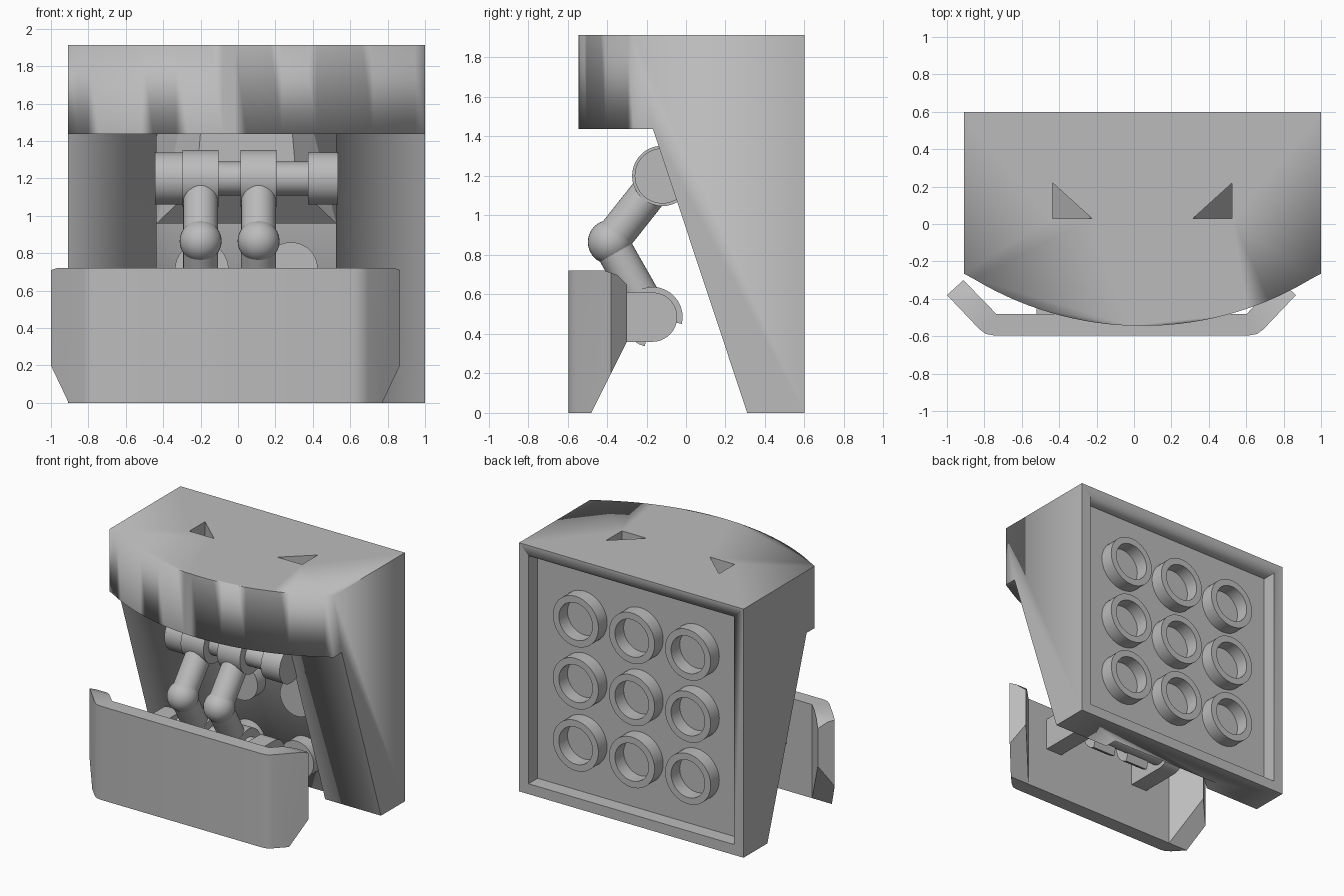
import bpy, bmesh, math
from mathutils import Vector, Matrix

cube = bpy.data.objects.get("Cube")
if cube:
    bpy.data.objects.remove(cube, do_unlink=True)

grey = bpy.data.materials.new("light grey")
grey.use_nodes = True
COLOR = (0.5, 0.5, 0.5, 1)
grey.diffuse_color = COLOR
grey.node_tree.nodes["Principled BSDF"].inputs["Base Color"].default_value = COLOR

CX, HALF = 0.045, 0.955       # body middle and half width
STUD = 0.4775                 # spacing of the grid
CH = 0.48                     # half width of the front channel


def finish(name, bm, smooth=True):
    bmesh.ops.recalc_face_normals(bm, faces=bm.faces)
    mesh = bpy.data.meshes.new(name)
    bm.to_mesh(mesh)
    bm.free()
    obj = bpy.data.objects.new(name, mesh)
    bpy.context.collection.objects.link(obj)
    mesh.materials.append(grey)
    if smooth:
        bpy.ops.object.select_all(action='DESELECT')
        obj.select_set(True)
        bpy.context.view_layer.objects.active = obj
        bpy.ops.object.shade_smooth_by_angle(angle=math.radians(35))
    return obj


def prism_mesh(points, axis, lo, hi):
    """Extrude a flat outline along x (points are y,z) or z (points are x,y)."""
    place = (lambda p, t: (t, *p)) if axis == 'x' else (lambda p, t: (*p, t))
    bm = bmesh.new()
    face = bm.faces.new([bm.verts.new(place(p, lo)) for p in points])
    out = bmesh.ops.extrude_face_region(bm, geom=[face])
    verts = [v for v in out['geom'] if isinstance(v, bmesh.types.BMVert)]
    bmesh.ops.translate(bm, verts=verts, vec=place((0, 0), hi - lo))
    return bm


def prism(name, points, axis, lo, hi):
    return finish(name, prism_mesh(points, axis, lo, hi))


def box(name, x, y, z):
    return prism(name, [(x[0], y[0]), (x[1], y[0]), (x[1], y[1]), (x[0], y[1])], 'z', *z)


def hull(name, points):
    bm = bmesh.new()
    for p in points:
        bm.verts.new(p)
    bmesh.ops.convex_hull(bm, input=bm.verts)
    bmesh.ops.dissolve_limit(bm, angle_limit=0.01, verts=bm.verts, edges=bm.edges)
    return finish(name, bm, False)


def rod(name, a, b, r):
    a, b = Vector(a), Vector(b)
    bm = bmesh.new()
    rot = (b - a).to_track_quat('Z', 'Y').to_matrix().to_4x4()
    bmesh.ops.create_cone(bm, cap_ends=True, segments=40, radius1=r, radius2=r,
                          depth=(b - a).length,
                          matrix=Matrix.Translation((a + b) / 2) @ rot)
    return finish(name, bm)


def arc(cy, cz, r, start, end, n=24):
    return [(cy + r * math.cos(math.radians(start + (end - start) * i / n)),
             cz + r * math.sin(math.radians(start + (end - start) * i / n)))
            for i in range(n + 1)]


def cut(obj, tool, operation='DIFFERENCE'):
    """Apply a boolean and remove the cutter."""
    mod = obj.modifiers.new("cut", 'BOOLEAN')
    mod.object, mod.operation, mod.solver = tool, operation, 'EXACT'
    bpy.ops.object.select_all(action='DESELECT')
    bpy.context.view_layer.objects.active = obj
    obj.select_set(True)
    bpy.ops.object.modifier_apply(modifier=mod.name)
    bpy.data.objects.remove(tool, do_unlink=True)


# Body: side profile trimmed by a bowed front
body = prism("body", [(.6, 0), (.31, 0), (-.167, 1.437), (-.7, 1.437), (-.7, 1.913), (.6, 1.913)],
             'x', CX - HALF, CX + HALF)
sag, edge = 0.285, -0.26
radius = (HALF ** 2 + sag ** 2) / (2 * sag)
swing = math.degrees(math.asin(HALF / radius))
bow = arc(CX, edge - sag + radius, radius, -90 - swing, -90 + swing, 32)
bow[0], bow[-1] = (CX - HALF - .01, edge), (CX + HALF + .01, edge)
plan = bow + [(CX + HALF + .01, .7), (CX - HALF - .01, .7)]
cut(body, prism("bow_cutter", plan, 'z', -.1, 2.1), 'INTERSECT')

# Front channel and shallow back recess
cut(body, box("channel_cutter", (CX - CH, CX + CH), (-.5, .41), (-.1, 1.437)))
rim = HALF - .08
cut(body, box("back_cutter", (CX - rim, CX + rim), (.49, .8), (.08, 1.833)))

# Triangular pockets in the top
for s in (-1, 1):
    top = [(CX + s * x, y, z) for z in (1.913, 2.0)
           for x, y in ((CH, .22), (CH, .03), (.27, .03))]
    low = [(CX + s * CH, .22, 1.55), (CX + s * CH, .03, 1.55)]
    cut(body, hull("pocket_cutter", top + low))

# Tapered mount behind the upper axle
hull("axle_mount", [(CX + s * x, y, z) for s in (-1, 1) for x, y, z in
                    ((CH, .42, .96), (CH, .22, .96), (.27, .03, 1.16), (.245, .03, 1.45),
                     (CH, .42, 1.45), (.36, .14, 1.45))])

# Studs on the front wall
for i in (-1, 1):
    for z in (.239, .716):
        x = CX + i * STUD / 2
        rod("front_stud", (x, .42, z), (x, .31, z), .143)

# Nine tubes in the back recess
for i in (-1, 0, 1):
    for j in (-1, 0, 1):
        bm = bmesh.new()
        outline = [(.194, .48), (.194, .595), (.143, .595), (.143, .48)]
        ring = [bm.verts.new((r, 0, d)) for r, d in outline]
        edges = [bm.edges.new((ring[k], ring[(k + 1) % 4])) for k in range(4)]
        bmesh.ops.spin(bm, geom=ring + edges, cent=(0, 0, 0), axis=(0, 0, 1),
                       angle=math.tau, steps=40, use_duplicate=False)
        bmesh.ops.remove_doubles(bm, verts=bm.verts, dist=1e-4)
        bm.transform(Matrix.Translation((CX + i * STUD, 0, .955 + j * STUD))
                     @ Matrix.Rotation(-math.pi / 2, 4, 'X'))
        finish("back_tube", bm)

# Upper axle with its end bosses
UP, ELBOW, LOW = (-.12, 1.2), (-.385, .865), (-.17, .485)
rod("upper_axle", (CX - CH, *UP), (CX + CH, *UP), .09)
rod("axle_boss_right", (CX - CH - .01, *UP), (-.295, *UP), .14)
rod("axle_boss_left", (.375, *UP), (CX + CH + .01, *UP), .14)

# Two bent arms
for x in (-.2, .11):
    rod("upper_collar", (x - .097, *UP), (x + .097, *UP), .153)
    rod("upper_arm", (x, *UP), (x, *ELBOW), .093)
    rod("lower_arm", (x, *ELBOW), (x, LOW[0] - .05, LOW[1] + .09), .093)
    bm = bmesh.new()
    bmesh.ops.create_uvsphere(bm, u_segments=32, v_segments=20, radius=.112,
                              matrix=Matrix.Translation((x, *ELBOW)))
    finish("elbow", bm)
    clip = arc(*LOW, .153, -13, 255) + arc(*LOW, .09, 255, -13)
    prism("lower_clip", clip, 'x', x - .097, x + .097)

# Lower axle with knuckles on the blade
rod("lower_axle", (-.45, *LOW), (.36, *LOW), .09)
for x in (-.45, .36):
    knuckle = [(-.5, .36)] + arc(*LOW, .125, -90, 90) + [(-.5, .61)]
    prism("blade_knuckle", knuckle, 'x', x - .07, x + .07)

# Blade with swept wings, trimmed by sloping planes
BX = -.067
half = [(.933, -.38), (.845, -.3), (.67, -.48)]
front = [(.685, -.595), (.725, -.588), (.76, -.562)]
right_side = [(BX + x, y) for x, y in front + half]
left_side = [(BX - x, y) for x, y in reversed(front + half)]
bm = prism_mesh(right_side + left_side, 'z', 0, .72)
for point, normal in (((0, -.48, 0), (0, 2, -1)),
                      ((0, -.41, .72), (0, .35, 1)),
                      ((0, -.35, .7), (0, 1, 1))):
    geom = bm.verts[:] + bm.edges[:] + bm.faces[:]
    out = bmesh.ops.bisect_plane(bm, geom=geom, plane_co=point, plane_no=normal,
                                 clear_outer=True)
    rims = [e for e in out['geom_cut'] if isinstance(e, bmesh.types.BMEdge)]
    bmesh.ops.holes_fill(bm, edges=rims)
finish("blade", bm)
